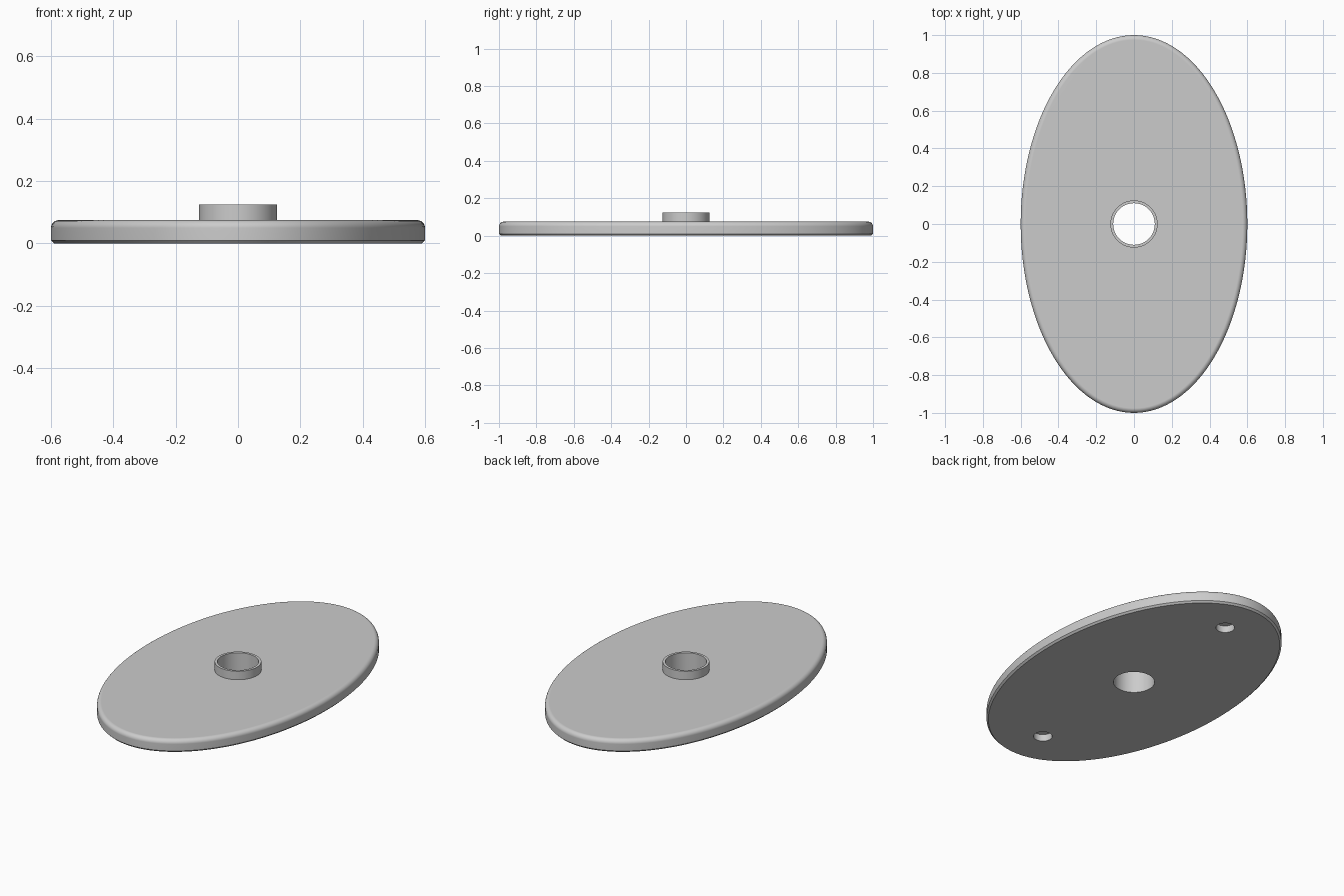
import bpy, bmesh
from math import sin, cos, pi, hypot

if "Cube" in bpy.data.objects:
    bpy.data.objects.remove(bpy.data.objects["Cube"])

N = 128
A, B = 0.6, 1.0          # plate half-width and half-length
TOP, FILLET, CHAMFER = 0.075, 0.025, 0.01


def circle(r, z):
    return [(r * cos(2 * pi * i / N), r * sin(2 * pi * i / N), z) for i in range(N)]


def inset_ellipse(d, z):
    """Plate outline moved inward by d along its normal."""
    pts = []
    for i in range(N):
        t = 2 * pi * i / N
        nx, ny = B * cos(t), A * sin(t)
        k = d / hypot(nx, ny)
        pts.append((A * cos(t) - nx * k, B * sin(t) - ny * k, z))
    return pts


# Cross-section loop: bore, collar, rounded plate edge, chamfered base
rings = [circle(0.11, 0), circle(0.11, 0.125), circle(0.125, 0.125), circle(0.125, TOP)]
for s in range(7):
    a = pi / 2 * s / 6
    rings.append(inset_ellipse(FILLET * (1 - sin(a)), TOP - FILLET * (1 - cos(a))))
rings += [inset_ellipse(0, CHAMFER), inset_ellipse(CHAMFER, 0)]

bm = bmesh.new()
loops = [[bm.verts.new(p) for p in ring] for ring in rings]
for k, lo in enumerate(loops):
    hi = loops[(k + 1) % len(loops)]
    for i in range(N):
        j = (i + 1) % N
        bm.faces.new((lo[i], lo[j], hi[j], hi[i]))
bmesh.ops.recalc_face_normals(bm, faces=bm.faces)
mesh = bpy.data.meshes.new("oval_plate")
bm.to_mesh(mesh)
bm.free()
plate = bpy.data.objects.new("oval_plate", mesh)
bpy.context.collection.objects.link(plate)

# Two blind screw holes in the underside
for side in (-1, 1):
    bpy.ops.mesh.primitive_cylinder_add(vertices=48, radius=0.05, depth=0.08,
                                        location=(0, side * 0.76, 0))
    cutter = bpy.context.object
    cutter.name = "screw_hole_cutter"
    cutter.hide_render = True
    mod = plate.modifiers.new("screw_hole", 'BOOLEAN')
    mod.operation, mod.solver, mod.object = 'DIFFERENCE', 'EXACT', cutter
    bpy.context.view_layer.objects.active = plate
    bpy.ops.object.modifier_apply(modifier=mod.name)
    bpy.data.objects.remove(cutter)

# Smooth round surfaces, crisp edges
bpy.ops.object.select_all(action='DESELECT')
plate.select_set(True)
bpy.context.view_layer.objects.active = plate
bpy.ops.object.shade_smooth_by_angle(angle=pi / 6)
plate.modifiers.new("even_shading", 'WEIGHTED_NORMAL').keep_sharp = True
